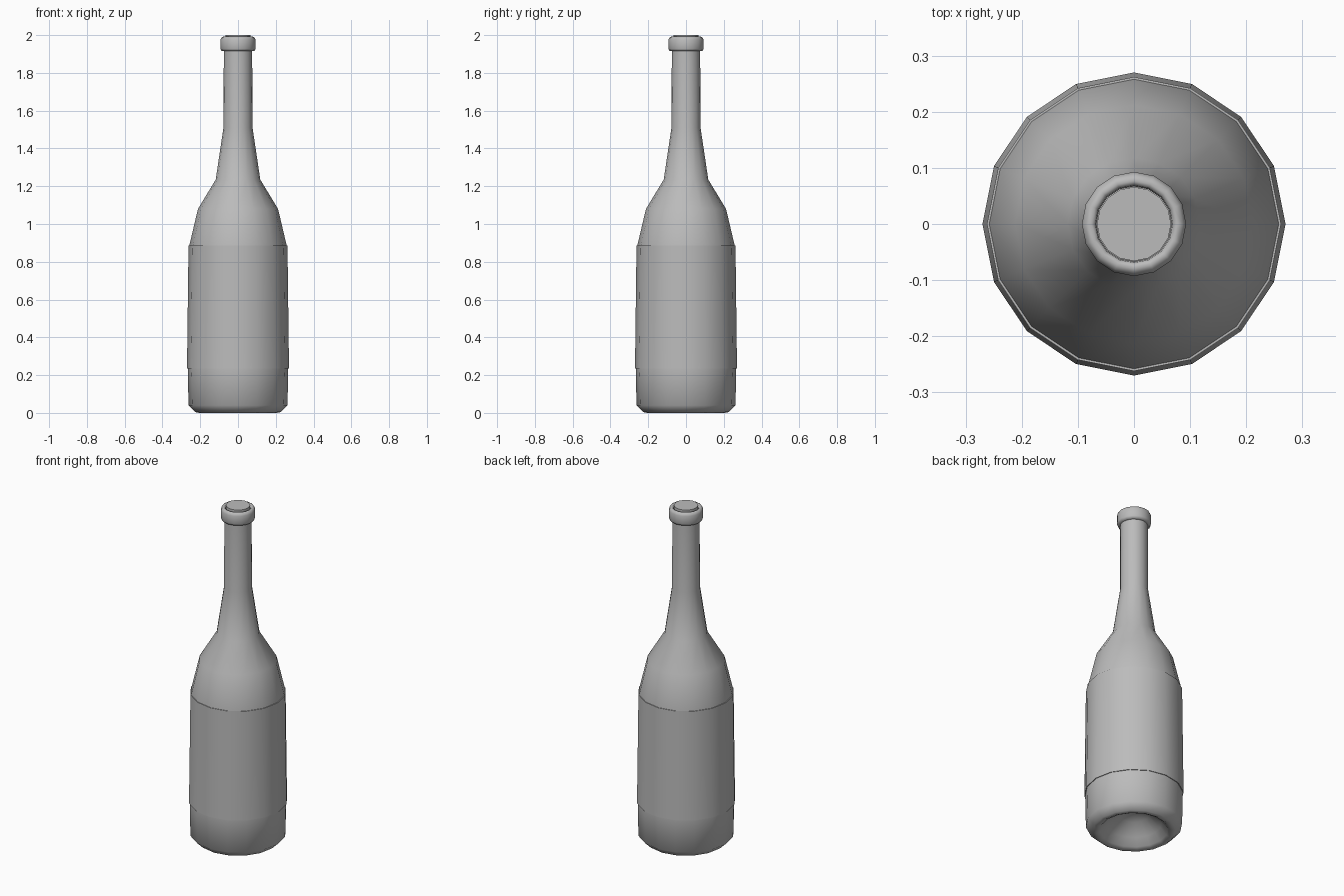
import bpy
import bmesh
from math import cos, sin, pi, radians

SIDES = 16

cube = bpy.data.objects.get("Cube")
if cube:
    bpy.data.objects.remove(cube)


def make_material(name, rgb):
    mat = bpy.data.materials.new(name)
    mat.use_nodes = True
    color = (*rgb, 1.0)
    mat.diffuse_color = color
    mat.node_tree.nodes["Principled BSDF"].inputs["Base Color"].default_value = color
    return mat


def lathe(name, profile, mat, angle=50):
    """Spin (radius, height) points, listed bottom to top, around z."""
    bm = bmesh.new()
    rings = []
    for r, z in profile:
        if r == 0:
            rings.append([bm.verts.new((0, 0, z))] * SIDES)
        else:
            rings.append([bm.verts.new((r * cos(2 * pi * i / SIDES),
                                        r * sin(2 * pi * i / SIDES), z))
                          for i in range(SIDES)])
    for low, high in zip(rings, rings[1:]):
        for i in range(SIDES):
            j = (i + 1) % SIDES
            corners = dict.fromkeys((low[i], low[j], high[j], high[i]))
            bm.faces.new(list(corners))
    mesh = bpy.data.meshes.new(name)
    bm.to_mesh(mesh)
    bm.free()
    mesh.materials.append(mat)
    obj = bpy.data.objects.new(name, mesh)
    bpy.context.collection.objects.link(obj)
    bpy.ops.object.select_all(action="DESELECT")
    obj.select_set(True)
    bpy.context.view_layer.objects.active = obj
    bpy.ops.object.shade_smooth_by_angle(angle=radians(angle))
    return obj


grey = make_material("plain grey", (0.5, 0.5, 0.5))

# Glass body with a hollow punt underneath, shoulder, neck and lip
lathe("bottle", [
    (0, 0.13), (0.08, 0.105), (0.15, 0.05), (0.185, 0.01), (0.205, 0.0),
    (0.225, 0.004), (0.262, 0.04), (0.266, 0.24), (0.258, 0.885),
    (0.212, 1.08), (0.118, 1.235), (0.077, 1.51), (0.075, 1.915),
    (0.088, 1.917), (0.093, 1.928), (0.093, 1.975), (0.087, 1.988),
    (0.077, 1.992), (0.069, 1.986), (0.067, 1.96),
], grey, 75)

# Paper label wrapped round the body
lathe("label", [
    (0.264, 0.235), (0.27, 0.235), (0.262, 0.885), (0.256, 0.885),
], grey, 40)

# Stopper seated in the mouth
lathe("cork", [(0.066, 1.95), (0.066, 2.0), (0, 2.0)], grey, 40)
